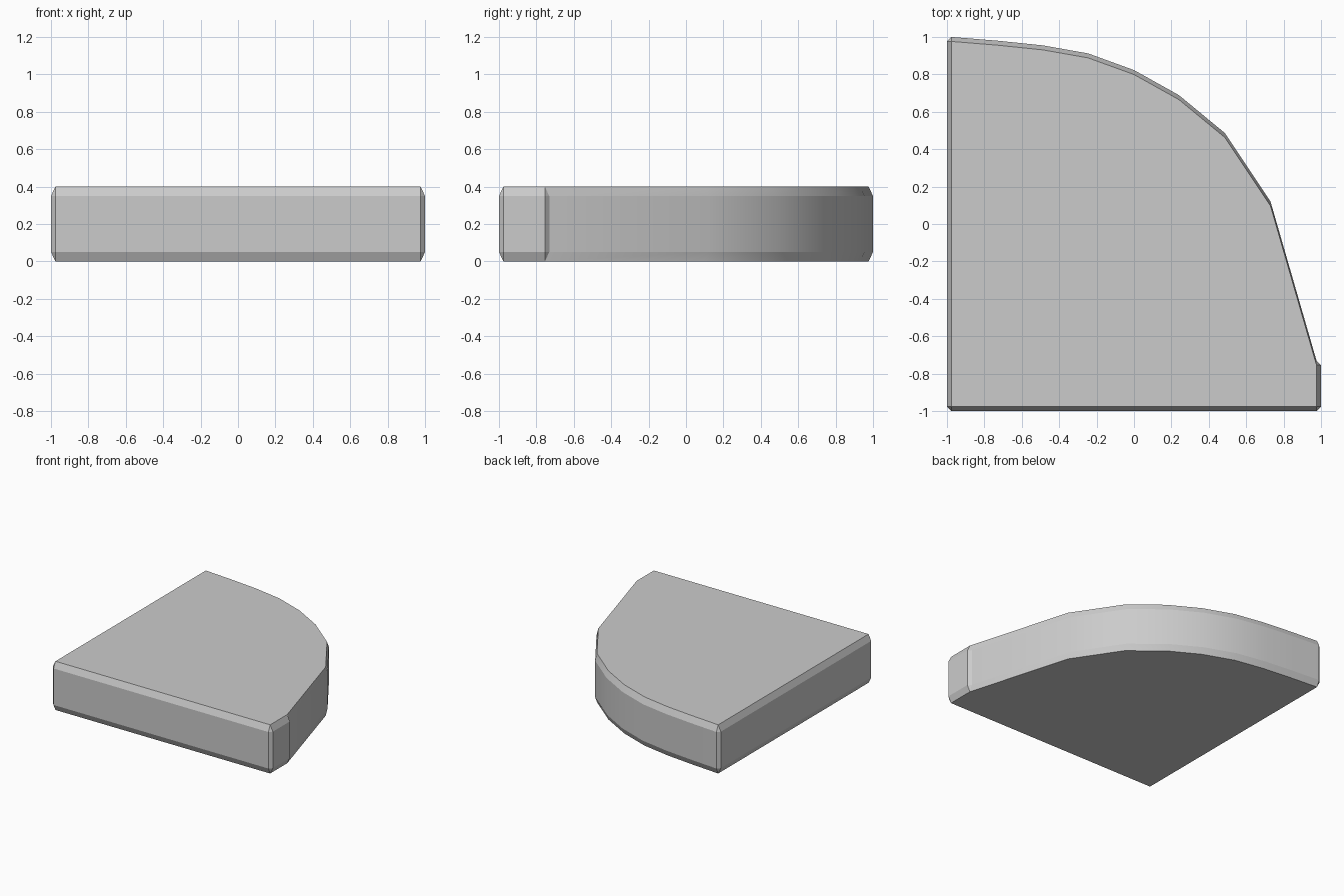
import bpy, bmesh, math

if "Cube" in bpy.data.objects:
    bpy.data.objects.remove(bpy.data.objects["Cube"])

B = 0.024                      # chamfer width in plan
ZS = (0.0, 0.05, 0.35, 0.4)    # bottom, lower chamfer, upper chamfer, top

# Plan outline of the flat top: right end, then the curved back edge
curve = [(0.73, 0.12), (0.485, 0.487), (0.24, 0.689), (0, 0.823),
         (-0.245, 0.912), (-0.488, 0.955), (-0.73, 0.98)]
E = 1 - B

# (inner point, outward offset) pairs; square corners have two offsets
plan = [((-E, -E), (-B, 0)), ((-E, -E), (0, -B)),
        ((E, -E), (0, -B)), ((E, -E), (B, 0)),
        ((E, -0.755), (B, 0)), ((E, -0.755), (0, B))]
plan += [((x, y - B), (0, B)) for x, y in curve]
plan += [((-E, E), (0, B)), ((-E, E), (-B, 0))]

# Quarter-round slab: four stacked rings, bridged and capped
bm = bmesh.new()
rings = []
for i, z in enumerate(ZS):
    k = 1 if i in (1, 2) else 0
    rings.append([bm.verts.new((p[0] + k * o[0], p[1] + k * o[1], z))
                  for p, o in plan])
n = len(plan)
for lo, hi in zip(rings, rings[1:]):
    for i in range(n):
        j = (i + 1) % n
        bm.faces.new((lo[i], lo[j], hi[j], hi[i]))
bm.faces.new(rings[-1])
bm.faces.new(rings[0][::-1])
bmesh.ops.remove_doubles(bm, verts=bm.verts, dist=1e-5)
bmesh.ops.recalc_face_normals(bm, faces=bm.faces)

# Smooth around the curve only; keep chamfer lines and corners crisp
for f in bm.faces:
    f.smooth = True
for e in bm.edges:
    level = abs(e.verts[0].co.z - e.verts[1].co.z) < 1e-4
    if level or e.calc_face_angle(0) > math.radians(22):
        e.smooth = False

mesh = bpy.data.meshes.new("rounded_corner_slab")
bm.to_mesh(mesh)
bm.free()
slab = bpy.data.objects.new("rounded_corner_slab", mesh)
bpy.context.collection.objects.link(slab)
